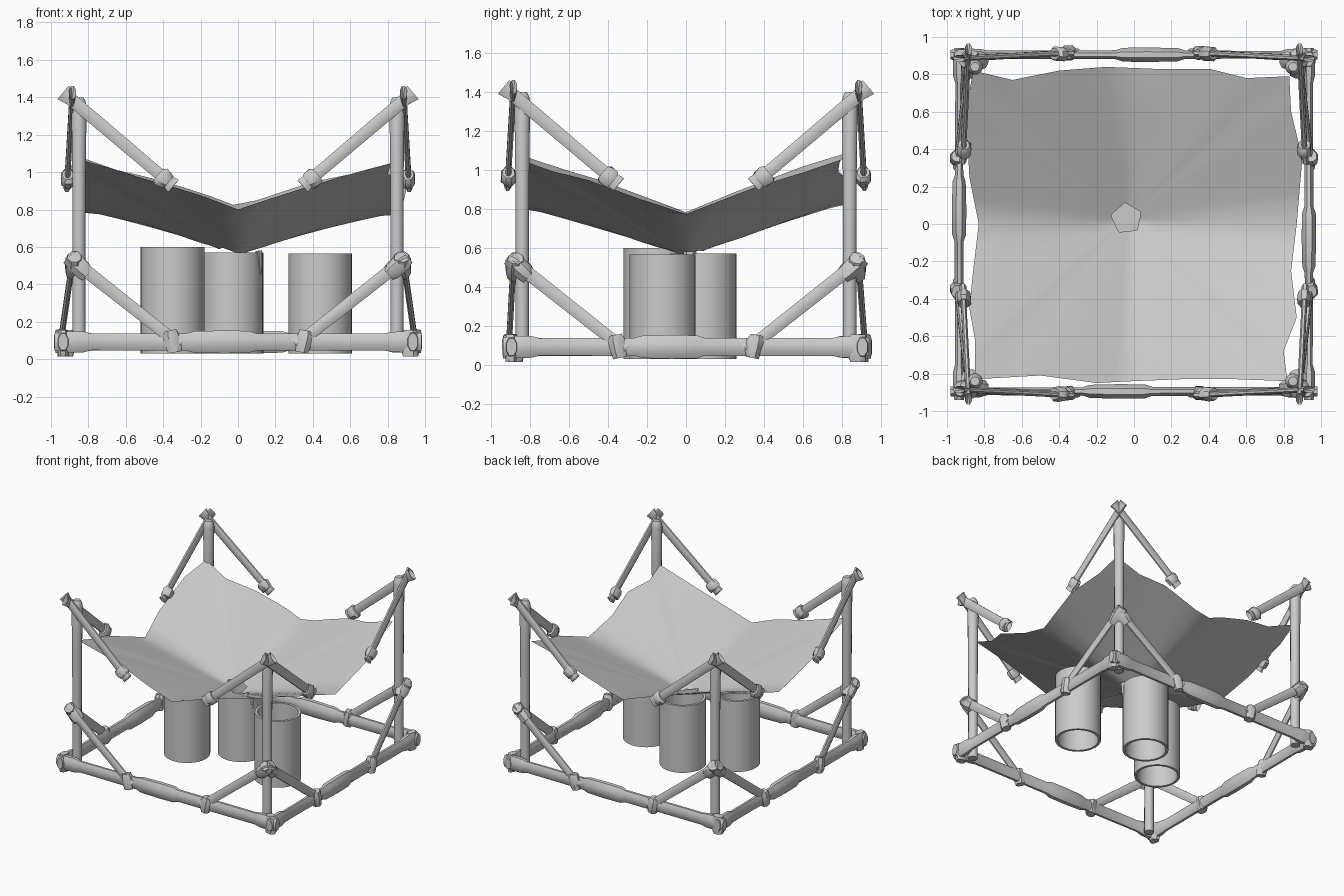
import bpy, bmesh, math, random
from math import sin, cos, pi
from mathutils import Vector, Matrix

if "Cube" in bpy.data.objects:
    bpy.data.objects.remove(bpy.data.objects["Cube"], do_unlink=True)
random.seed(4)

grey = bpy.data.materials.new("plain_grey")
grey.use_nodes = True
grey.diffuse_color = (0.6, 0.6, 0.6, 1)
grey.node_tree.nodes["Principled BSDF"].inputs["Base Color"].default_value = (0.6, 0.6, 0.6, 1)


def finish(name, bm, angle=40):
    mesh = bpy.data.meshes.new(name)
    bmesh.ops.recalc_face_normals(bm, faces=bm.faces)
    bm.to_mesh(mesh)
    bm.free()
    mesh.materials.append(grey)
    obj = bpy.data.objects.new(name, mesh)
    bpy.context.collection.objects.link(obj)
    bpy.ops.object.select_all(action="DESELECT")
    obj.select_set(True)
    bpy.context.view_layer.objects.active = obj
    bpy.ops.object.shade_smooth_by_angle(angle=math.radians(angle))
    return obj


def limb(name, a, b, normal, stations, sides=8, notch=0.0, rough=0.0):
    """Loft from a to b; stations are (fraction, half width, half thickness)."""
    a, b = Vector(a), Vector(b)
    axis = (b - a).normalized()
    u = axis.cross(Vector(normal)).normalized()
    n = u.cross(axis)
    bm = bmesh.new()
    rings = []
    for t, w, h in stations:
        ring = []
        for i in range(sides):
            ang = 2 * pi * (i + 0.5) / sides
            k = 1 + random.uniform(-rough, rough)
            ring.append(bm.verts.new(a.lerp(b, t) + k * (u * w * cos(ang) + n * h * sin(ang))))
        rings.append(ring)
    for r, s in zip(rings, rings[1:]):
        for i in range(sides):
            j = (i + 1) % sides
            bm.faces.new((r[i], r[j], s[j], s[i]))
    # split ends, pushed inward for a torn look
    for ring, centre in ((rings[0], a + axis * notch), (rings[-1], b - axis * notch)):
        tip = bm.verts.new(centre)
        for i in range(sides):
            bm.faces.new((ring[i], ring[(i + 1) % sides], tip))
    return finish(name, bm)


def knot(name, centre, direction, normal, length=0.08, w=0.045, h=0.045):
    c, d = Vector(centre), Vector(direction).normalized() * length / 2
    limb(name, c - d, c + d, normal,
         [(0, w * 0.85, h * 0.85), (0.25, w, h), (0.75, w * 1.05, h), (1, w * 0.8, h * 0.8)],
         rough=0.1)


# Corner posts
for x in (-0.85, 0.85):
    for y in (-0.84, 0.84):
        limb("corner_post", (x, y, 0.04), (x, y, 1.4), (0, 1, 0),
             [(0, .036, .036), (.35, .035, .035), (.7, .037, .037),
              (.96, .042, .042), (.985, .036, .036), (1, .024, .024)], sides=12)

# Each side: base beam, four braces and their knots
beam_shape = [(0, .05, .028), (.03, .062, .036), (.08, .06, .034), (.1, .048, .022),
              (.36, .05, .024), (.38, .062, .038), (.46, .066, .042), (.53, .064, .04),
              (.55, .05, .026), (.9, .05, .024), (.92, .058, .034), (.97, .062, .036), (1, .048, .028)]
brace_shape = [(0, .05, .02), (.07, .037, .016), (.9, .034, .016), (1, .046, .02)]

for side, (name, half, dist) in enumerate((("front", .98, .895), ("left", .94, .935),
                                           ("back", .98, .905), ("right", .94, .935))):
    turn = Matrix.Rotation(side * pi / 2, 3, "Z")
    out = turn @ Vector((0, -1, 0))

    def at(x, off, z):
        return turn @ Vector((x, -off, z))

    limb(name + "_base_beam", at(-half, dist, .092), at(half, dist, .092), out, beam_shape)
    for s in (-1, 1):
        # lower brace
        top, foot = at(s * .88, .885, .525), at(s * .31, dist + .015, .075)
        limb(name + "_lower_brace", top, foot, out, brace_shape, notch=.03)
        knot(name + "_lower_brace_foot_knot", at(s * .35, dist + .01, .095), at(s * .2, 0, 1), out,
             .12, .042, .04)
        knot(name + "_post_knot", at(s * .855, .875, .5), at(s * .6, 0, .55), out, .14, .05, .05)
        # upper brace
        top, foot = at(s * .935, .885, 1.425), at(s * .345, .915, .925)
        limb(name + "_upper_brace", top, foot, out, brace_shape, notch=.04)
        knot(name + "_upper_brace_knot", at(s * .4, .91, .965), at(s * .57, 0, .5), out, .07, .052, .04)
    # corner lashings
    knot(name + "_corner_lashing", at(half - .06, dist, .085), (0, 0, 1), out, .14, .05, .035)

# Barrels: open tubes with an inner floor
for x, y, top in ((-.35, -.15, .6), (-.035, .09, .57), (.44, -.12, .565)):
    bm = bmesh.new()
    radii = ((.15, .3), (.15, .03), (.17, .03), (.17, top), (.15, top), (.15, .3))
    seg = 28
    rings = [[bm.verts.new((x + r * cos(2 * pi * i / seg), y + r * sin(2 * pi * i / seg), z))
              for i in range(seg)] for r, z in radii]
    for r, s in zip(rings, rings[1:]):
        for i in range(seg):
            j = (i + 1) % seg
            bm.faces.new((r[i], r[j], s[j], s[i]))
    bm.faces.new(rings[0])
    bmesh.ops.remove_doubles(bm, verts=bm.verts, dist=1e-5)
    finish("barrel", bm)

# Sagging cloth with a five-sided hole in the middle
outline = [(-.85, -.83), (-.5, -.81), (-.2, -.85), (0, -.84), (.25, -.83), (.55, -.83),
           (.82, -.84), (.8, -.68), (.87, -.5), (.84, -.25), (.87, 0), (.9, .35), (.84, .6),
           (.83, .79), (.6, .78), (.4, .83), (.1, .83), (-.15, .84), (-.4, .82), (-.65, .77),
           (-.86, .82), (-.9, .6), (-.88, .25), (-.83, 0), (-.86, -.25), (-.88, -.45), (-.85, -.62)]
edge = []
for p, q in zip(outline, outline[1:] + outline[:1]):
    edge += [Vector(p), (Vector(p) + Vector(q)) / 2]
middle = Vector((-.04, .03))


def height(p):
    x, y = p
    sx, sy = (abs(v) - .04 * abs(v) ** 3 for v in (x, y))
    rim = .02 * (max(-x, 0) + max(y, 0))
    return .555 + .31 * sx + .3 * sy + .06 * sx * sy + rim - .06 * sx * sx


bm = bmesh.new()
grid = []
for e in edge:
    d = e - middle
    ang = math.atan2(d.y, d.x) - math.radians(24)
    r = .085 * cos(pi / 5) / cos(ang % (2 * pi / 5) - pi / 5)
    hole = middle + d.normalized() * r
    row = []
    for k in range(9):
        p = hole.lerp(e, k / 8)
        row.append(bm.verts.new((p.x, p.y, height(p))))
    grid.append(row)
for a, b in zip(grid, grid[1:] + grid[:1]):
    for k in range(8):
        bm.faces.new((a[k], a[k + 1], b[k + 1], b[k]))
bmesh.ops.smooth_vert(bm, verts=[v for row in grid for v in row[1:8]], factor=.5,
                      use_axis_x=False, use_axis_y=False, use_axis_z=True)
cloth = finish("rain_cloth", bm, 60)

# Torn flap hanging below the hole
limb("torn_flap", (.12, .02, .45), (.11, .02, .58), (0, 1, 0),
     [(0, .004, .004), (.4, .014, .02), (1, .02, .035)], sides=6)
